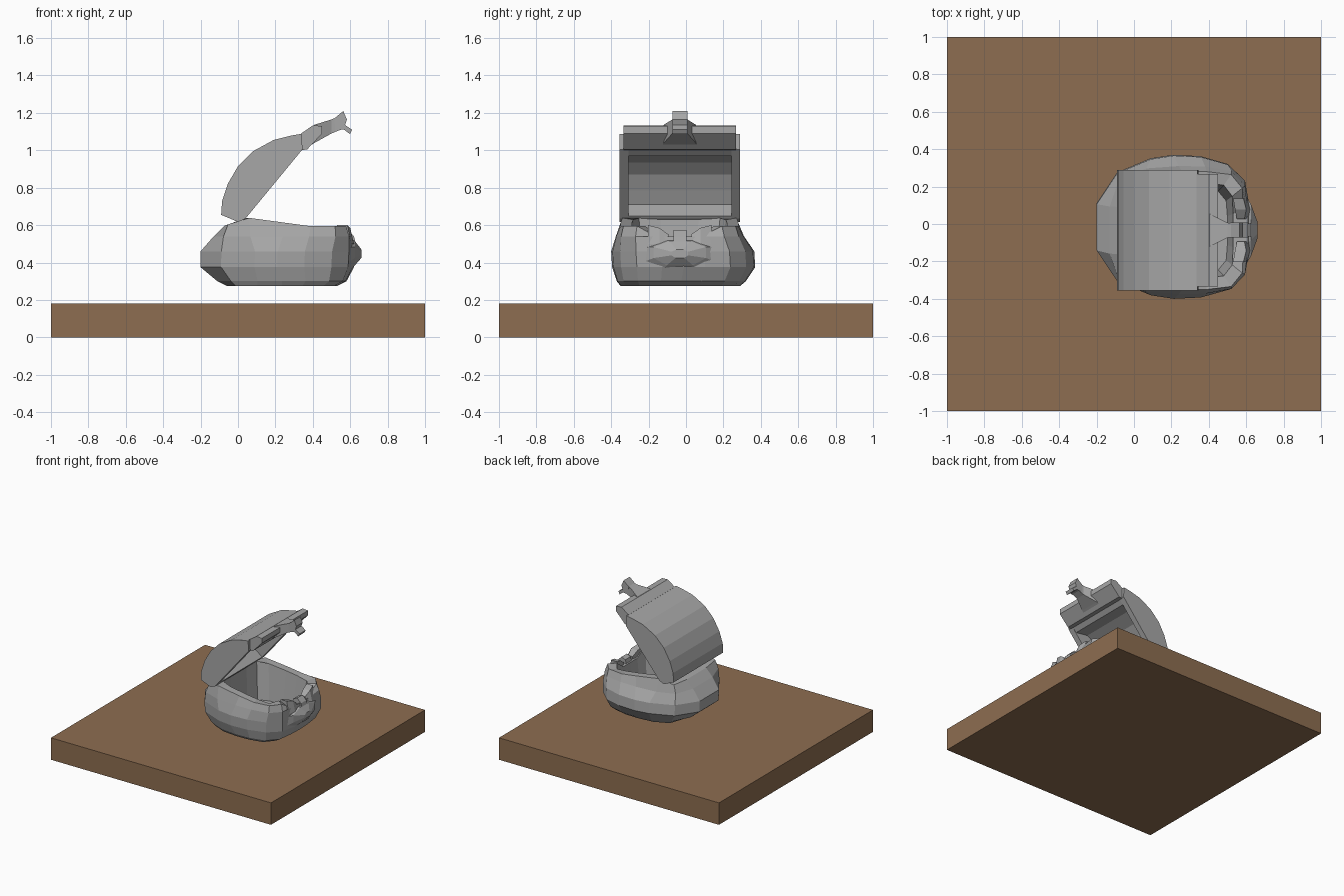
import bpy, bmesh

if "Cube" in bpy.data.objects:
    bpy.data.objects.remove(bpy.data.objects["Cube"])

def material(name, rgb):
    m = bpy.data.materials.new(name)
    m.diffuse_color = (*rgb, 1)
    m.use_nodes = True
    m.node_tree.nodes["Principled BSDF"].inputs["Base Color"].default_value = m.diffuse_color
    return m

GREY = material("stone grey", (0.39, 0.39, 0.39))
BROWN = material("wood brown", (0.27, 0.155, 0.082))

CY = -0.033  # centre line of lid and latch


def loft(name, rings, mat=GREY, cap=True):
    """Skin closed rings of equal length and cap both ends."""
    bm = bmesh.new()
    vs = [[bm.verts.new(p) for p in r] for r in rings]
    n = len(rings[0])
    for a, b in zip(vs, vs[1:]):
        for i in range(n):
            j = (i + 1) % n
            bm.faces.new((a[i], a[j], b[j], b[i]))
    if cap:
        bm.faces.new(vs[0][::-1])
        bm.faces.new(vs[-1])
    bmesh.ops.recalc_face_normals(bm, faces=bm.faces)
    me = bpy.data.meshes.new(name)
    bm.to_mesh(me)
    bm.free()
    me.materials.append(mat)
    ob = bpy.data.objects.new(name, me)
    bpy.context.collection.objects.link(ob)
    return ob


def prism(name, profile, y0, y1, mat=GREY):
    """Extrude an xz profile along y."""
    return loft(name, [[(x, y, z) for x, z in profile] for y in (y0, y1)], mat)


def tapered(name, stations):
    """Beam along x from stations (x, half width, z low, z high)."""
    return loft(name, [[(x, CY - w, lo), (x, CY + w, lo), (x, CY + w, hi), (x, CY - w, hi)]
                       for x, w, lo, hi in stations])


# wooden slab
prism("base_slab", [(-1, 0), (1, 0), (1, 0.18), (-1, 0.18)], -1, 1, BROWN)

# chest body: half outlines, back to front, in unit coordinates
BULGE = [(-1, 0), (-1, .32), (-.72, .75), (-.28, .95), (0, 1), (.35, .98),
         (.7, .87), (.92, .65), (.98, .3), (1, 0)]
BOXY = [(-1, 0), (-1, .4), (-.95, .85), (-.6, .97), (0, 1), (.4, 1),
        (.8, .95), (.98, .72), (1, .35), (1, 0)]


def outline(t):
    half = [(a[0] * (1 - t) + b[0] * t, a[1] * (1 - t) + b[1] * t) for a, b in zip(BULGE, BOXY)]
    return half + [(x, -y) for x, y in half[-2:0:-1]]


def rim_height(x, y):
    if x < 0.05:
        return 0.64 - 0.35 * (0.05 - x)
    if x > 0.5:
        return 0.595 if abs(y - CY) > 0.16 else 0.53
    return 0.64 - 0.135 * (x - 0.05)


def ring(x0, x1, y0, y1, z, t):
    pts = []
    for u, v in outline(t):
        x = (x0 + x1) / 2 + u * (x1 - x0) / 2
        y = (y0 + y1) / 2 + v * (y1 - y0) / 2
        pts.append((x, y, rim_height(x, y) if z is None else z))
    return pts


loft("chest_body", [
    ring(-.06, .53, -.35, .29, .275, .5),
    ring(-.11, .58, -.37, .32, .30, .3),
    ring(-.20, .62, -.395, .37, .375, .05),
    ring(-.20, .625, -.40, .365, .46, .05),
    ring(-.13, .61, -.375, .31, .54, .6),
    ring(-.07, .585, -.35, .28, None, 1),
    ring(.03, .53, -.29, .22, None, 1),
    ring(.05, .50, -.26, .19, .34, .8),
])

# pointed boss on the front of the body
loft("front_boss", [[(x, CY + w * a, z + h * b) for a, b in
                     ((-1, -.4), (-.5, -1), (.5, -1), (1, -.4), (1, .5), (.4, 1), (-.4, 1), (-1, .5))]
                    for x, w, h, z in ((.57, .23, .10, .43), (.625, .14, .065, .45), (.66, .045, .022, .447))])

# carved pieces in the front rim
prism("rim_tongue", [(.53, .48), (.635, .48), (.62, .54), (.585, .575), (.55, .56)], CY - .035, CY + .035)
for s, side in ((-1, "left"), (1, "right")):
    loft("rim_scroll_" + side, [[(x0, CY + s * y, lo), (x1, CY + s * y, lo), (x1 - .02, CY + s * y, hi), (x0, CY + s * y, hi)]
                                for y, x0, x1, lo, hi in ((.06, .55, .61, .52, .55), (.11, .54, .62, .50, .585),
                                                          (.17, .53, .605, .50, .60))])

# lid: curved shell, side cheeks and front lip
ARC = [(.04, .635), (0, .617), (-.09, .655), (-.085, .73), (-.055, .82), (0, .915), (.08, .995),
       (.19, 1.055), (.29, 1.08), (.34, 1.088), (.345, 1.005)]
INNER = [(.31, .97), (.2, .985), (.1, .935), (.04, .87), (0, .785), (-.03, .71), (.05, .65)]
prism("lid_shell", ARC + INNER, CY - .315, CY + .315)
for s, side in ((-1, "left"), (1, "right")):
    prism("lid_cheek_" + side, ARC, CY + s * .275, CY + s * .322)
prism("lid_lip", [(.335, 1.0), (.37, 1.005), (.45, 1.09), (.45, 1.13), (.40, 1.133), (.335, 1.088)],
      CY - .30, CY + .30)

# latch arm and hook at the lid tip
tapered("latch_arm", [(.36, .10, 1.01, 1.10), (.41, .085, 1.04, 1.137), (.50, .04, 1.09, 1.165), (.56, .035, 1.115, 1.19)])
prism("latch_hook", [(.52, 1.105), (.565, 1.112), (.598, 1.087), (.61, 1.11), (.572, 1.135), (.582, 1.165),
                     (.563, 1.21), (.515, 1.17)], CY - .04, CY + .04)
